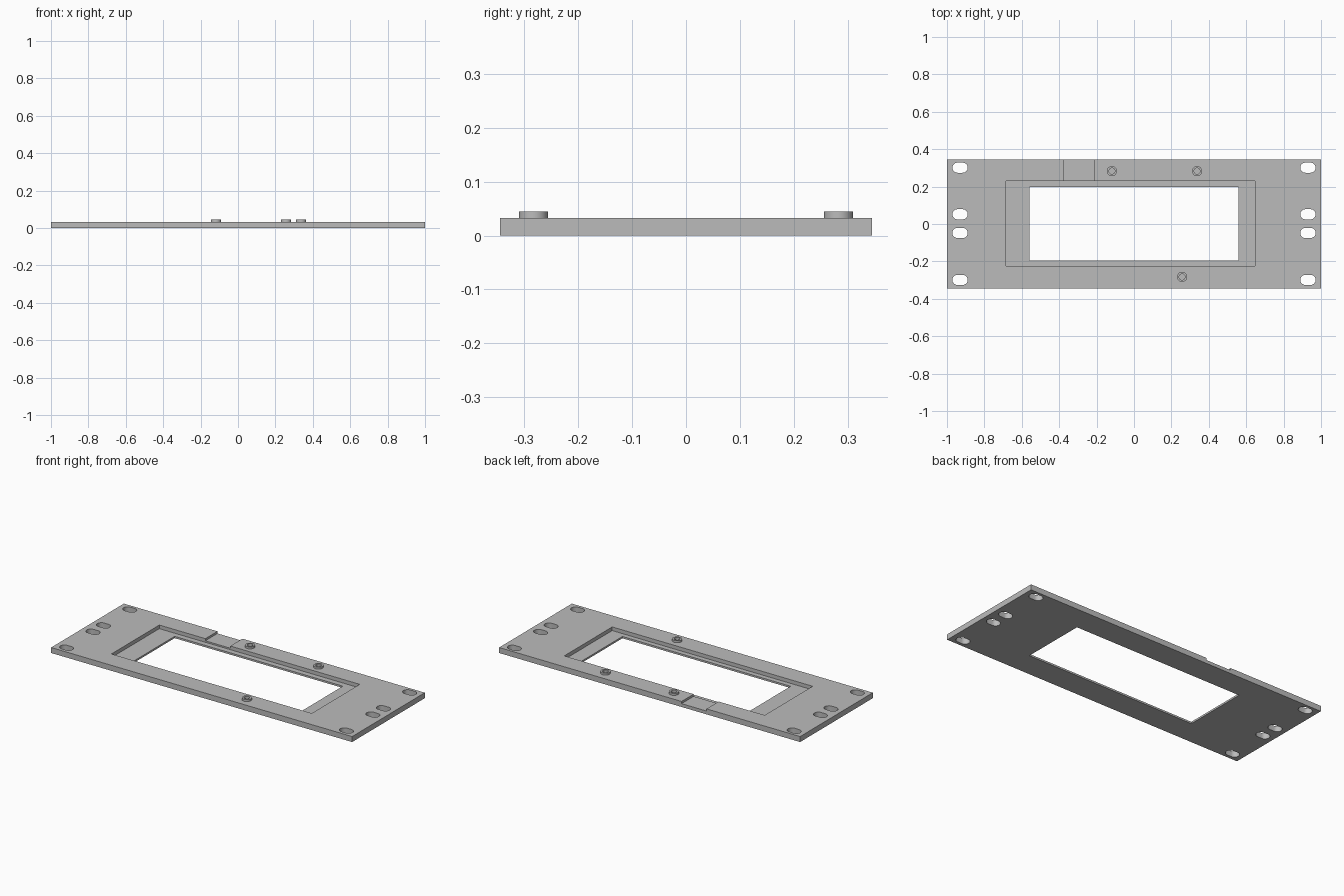
import bpy, bmesh, math

if "Cube" in bpy.data.objects:
    bpy.data.objects.remove(bpy.data.objects["Cube"])

TOP = 0.033          # plate thickness
BOSS_TOP = 0.045

grey = bpy.data.materials.new("plain grey")
grey.diffuse_color = (0.5, 0.5, 0.5, 1)
grey.use_nodes = True
grey.node_tree.nodes["Principled BSDF"].inputs["Base Color"].default_value = grey.diffuse_color


def prism(name, outline, z0, z1):
    """Extrude a closed xy outline between two heights."""
    bm = bmesh.new()
    base = bm.faces.new([bm.verts.new((x, y, z0)) for x, y in outline])
    ext = bmesh.ops.extrude_face_region(bm, geom=[base])
    for v in ext["geom"]:
        if isinstance(v, bmesh.types.BMVert):
            v.co.z = z1
    bmesh.ops.recalc_face_normals(bm, faces=bm.faces)
    return finish(name, bm)


def finish(name, bm):
    mesh = bpy.data.meshes.new(name)
    bm.to_mesh(mesh)
    bm.free()
    mesh.materials.append(grey)
    obj = bpy.data.objects.new(name, mesh)
    bpy.context.collection.objects.link(obj)
    return obj


def rect(x0, x1, y0, y1):
    return [(x0, y0), (x1, y0), (x1, y1), (x0, y1)]


def slot(cx, cy, half_len, r, n=16):
    """Rounded slot along x; half_len = 0 gives a circle."""
    pts = []
    for side, start in ((1, -90), (-1, 90)):
        for i in range(n + (1 if half_len else 0)):
            a = math.radians(start + 180 * i / n)
            pts.append((cx + side * half_len + r * math.cos(a), cy + r * math.sin(a)))
    return pts


def cut(target, outline, z0, z1):
    cutter = prism("cutter", outline, z0, z1)
    cutter.hide_render = True
    mod = target.modifiers.new("cut", "BOOLEAN")
    mod.operation = "DIFFERENCE"
    mod.solver = "EXACT"
    mod.object = cutter
    bpy.context.view_layer.objects.active = target
    bpy.ops.object.modifier_apply(modifier=mod.name)
    bpy.data.objects.remove(cutter, do_unlink=True)


def smooth(obj):
    bpy.ops.object.select_all(action="DESELECT")
    obj.select_set(True)
    bpy.context.view_layer.objects.active = obj
    bpy.ops.object.shade_smooth_by_angle(angle=math.radians(30))


# Panel plate with stepped window and cable notch
plate = prism("panel_plate", rect(-1, 1, -0.345, 0.345), 0, TOP)
cut(plate, rect(-0.684, 0.648, -0.225, 0.23), 0.011, 0.1)
cut(plate, rect(-0.559, 0.559, -0.195, 0.197), -0.1, 0.1)
cut(plate, rect(-0.378, -0.212, 0.2, 0.4), 0.02, 0.1)

# Mounting slots at both ends
for x in (-0.93, 0.93):
    for y in (-0.299, -0.048, 0.052, 0.301):
        cut(plate, slot(x, y, 0.014, 0.027), -0.1, 0.1)

# Screw bosses with blind holes
for i, (x, y) in enumerate([(-0.118, 0.283), (0.337, 0.283), (0.257, -0.283)]):
    cut(plate, slot(x, y, 0, 0.016), 0.015, 0.1)
    boss = prism(f"screw_boss_{i + 1}", slot(x, y, 0, 0.027), TOP, BOSS_TOP)
    cut(boss, slot(x, y, 0, 0.016), 0, 0.1)
    smooth(boss)
smooth(plate)
